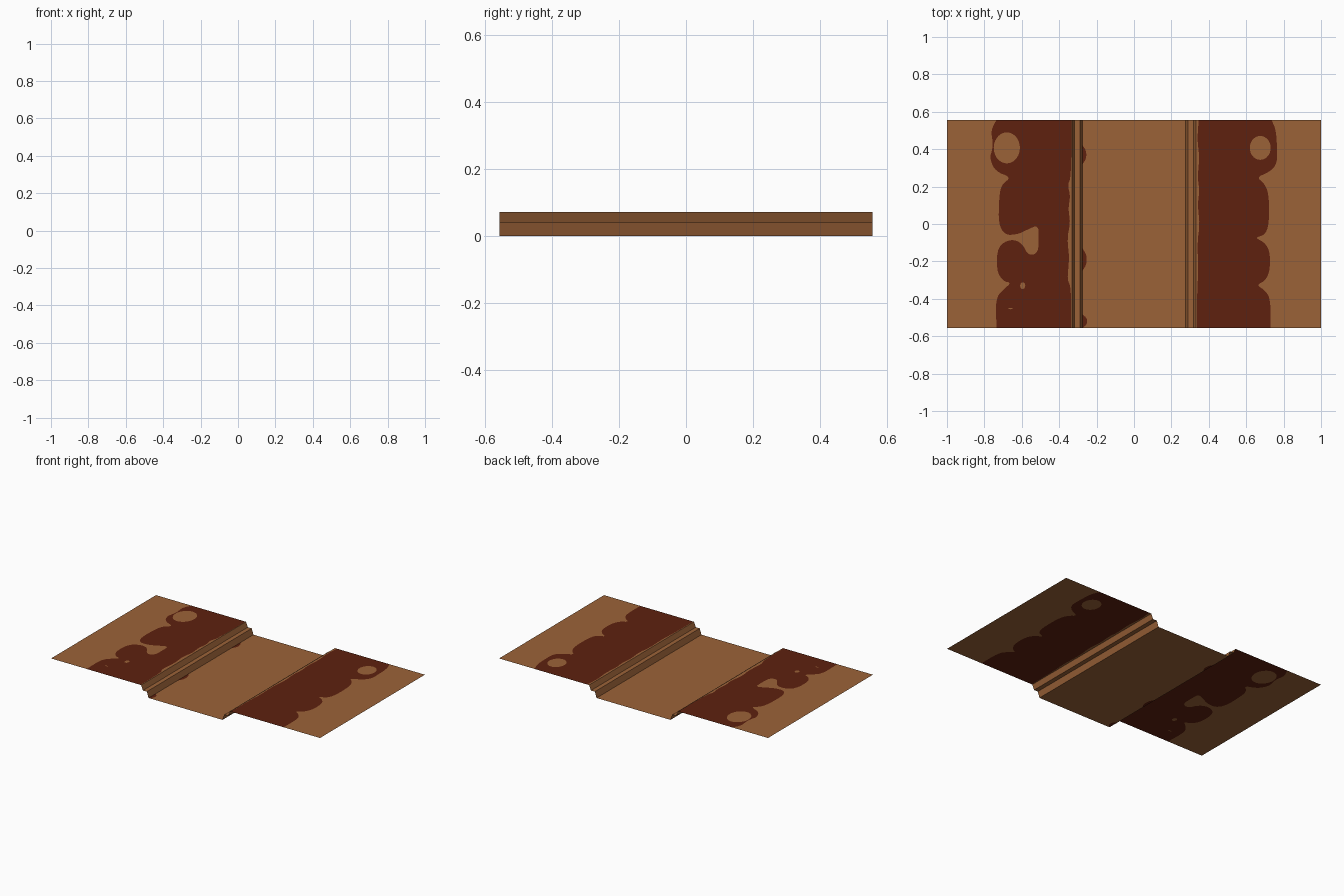
import bpy, math
from mathutils import Vector
from mathutils.geometry import delaunay_2d_cdt

if "Cube" in bpy.data.objects:
    bpy.data.objects.remove(bpy.data.objects["Cube"])

H = 0.557            # half length along y
TOP, LEDGE = 0.072, 0.039
X_FLOOR, X_LEDGE_IN, X_LEDGE_OUT, X_TOP = 0.275, 0.288, 0.317, 0.331


def material(name, rgb):
    m = bpy.data.materials.new(name)
    m.diffuse_color = (*rgb, 1)
    m.use_nodes = True
    m.node_tree.nodes["Principled BSDF"].inputs["Base Color"].default_value = m.diffuse_color
    return m


sand = material("tan earth", (0.33, 0.123, 0.039))
dirt = material("dark red earth", (0.112, 0.0150, 0.0047))


def chaikin(pts, rounds=2):
    """Round the corners of an open polyline, keeping its ends."""
    for _ in range(rounds):
        out = [pts[0]]
        for (ax, ay), (bx, by) in zip(pts, pts[1:]):
            out += [(ax * .75 + bx * .25, ay * .75 + by * .25),
                    (ax * .25 + bx * .75, ay * .25 + by * .75)]
        pts = out + [pts[-1]]
    return pts


def ellipse(cx, cy, rx, ry, n=28):
    return [(cx + rx * math.cos(2 * math.pi * i / n),
             cy + ry * math.sin(2 * math.pi * i / n)) for i in range(n)]


def inside(p, loop):
    hit = False
    for (ax, ay), (bx, by) in zip(loop, loop[1:] + loop[:1]):
        if (ay > p.y) != (by > p.y) and p.x < ax + (p.y - ay) * (bx - ax) / (by - ay):
            hit = not hit
    return hit


def make(name, verts, faces, slots=None):
    me = bpy.data.meshes.new(name)
    me.from_pydata(verts, [], faces)
    me.materials.append(sand)
    me.materials.append(dirt)
    if slots:
        for poly, s in zip(me.polygons, slots):
            poly.material_index = s
    ob = bpy.data.objects.new(name, me)
    bpy.context.collection.objects.link(ob)


def patched_sheet(name, x0, x1, z, loops):
    """Flat rectangle with the patch outlines cut in; odd nesting is dark."""
    rect = [(x0, -H), (x1, -H), (x1, H), (x0, H)]
    pts, edges = [], []
    for loop in [rect] + loops:
        s, n = len(pts), len(loop)
        pts += [Vector(p) for p in loop]
        edges += [(s + i, s + (i + 1) % n) for i in range(n)]
    v, _, f, *_ = delaunay_2d_cdt(pts, edges, [], 0, 1e-5)
    slots = []
    for face in f:
        c = sum((v[i] for i in face), Vector((0, 0))) / len(face)
        slots.append(sum(inside(c, l) for l in loops) % 2)
    make(name, [(p.x, p.y, z) for p in v], [tuple(i) for i in f], slots)


# Left bank: dark patch outline from back to front, then along the step
left_outer = [(-.735, H), (-.765, .50), (-.755, .44), (-.757, .40), (-.772, .35),
              (-.74, .28), (-.655, .25), (-.71, .21), (-.722, .13), (-.724, 0),
              (-.69, -.06), (-.62, -.055), (-.57, -.03), (-.512, -.005),
              (-.51, -.07), (-.512, -.155), (-.565, -.17), (-.60, -.10),
              (-.66, -.08), (-.73, -.12), (-.735, -.25), (-.70, -.305),
              (-.655, -.315), (-.70, -.35), (-.74, -.40), (-.735, -H)]
left_inner = [(-.336, -H), (-.337, -.33), (-.358, -.30), (-.345, -.18), (-.358, -.08),
              (-.34, .01), (-.352, .08), (-.34, .15), (-.355, .21), (-.336, .25), (-.334, H)]
patched_sheet("left_bank", -1, -X_TOP, TOP,
              [chaikin(left_outer) + chaikin(left_inner),
               ellipse(-.68, .407, .07, .083),
               ellipse(-.595, -.33, .014, .018, 12),
               ellipse(-.66, -.452, .013, .004, 8)])

# Right bank
right_outer = [(.735, H), (.76, .50), (.765, .40), (.765, .32), (.72, .275),
               (.655, .25), (.70, .215), (.722, .15), (.722, 0), (.70, -.06),
               (.645, -.072), (.70, -.10), (.727, -.15), (.727, -.25),
               (.70, -.305), (.655, -.325), (.70, -.355), (.73, -.40), (.73, -H)]
right_inner = [(.336, -H), (.338, -.34), (.345, -.25), (.338, -.10), (.352, 0),
               (.340, .10), (.350, .18), (.340, .25), (.350, .36), (.338, .45), (.346, H)]
patched_sheet("right_bank", X_TOP, 1, TOP,
              [chaikin(right_outer) + chaikin(right_inner),
               ellipse(.675, .407, .056, .064)])

# Sunken floor with small dark stains against the left step
stains = []
for y, half, reach in ((.37, .05, .02), (-.19, .06, .022), (-.52, .037, .025)):
    stains.append(chaikin([(-X_FLOOR, y - half), (-X_FLOOR + reach, y - half * .4),
                           (-X_FLOOR + reach, y + half * .4), (-X_FLOOR, y + half)]))
patched_sheet("channel_floor", -X_FLOOR, X_FLOOR, 0, stains)

# Two-stage steps on both sides of the channel
profile = [(X_FLOOR, 0), (X_LEDGE_IN, LEDGE), (X_LEDGE_OUT, LEDGE), (X_TOP, TOP)]
for name, s in (("left_step", -1), ("right_step", 1)):
    verts = [(s * x, y, z) for x, z in profile for y in (-H, H)]
    faces = [(2 * i, 2 * i + 2, 2 * i + 3, 2 * i + 1) for i in range(3)]
    make(name, verts, faces if s > 0 else [f[::-1] for f in faces])
